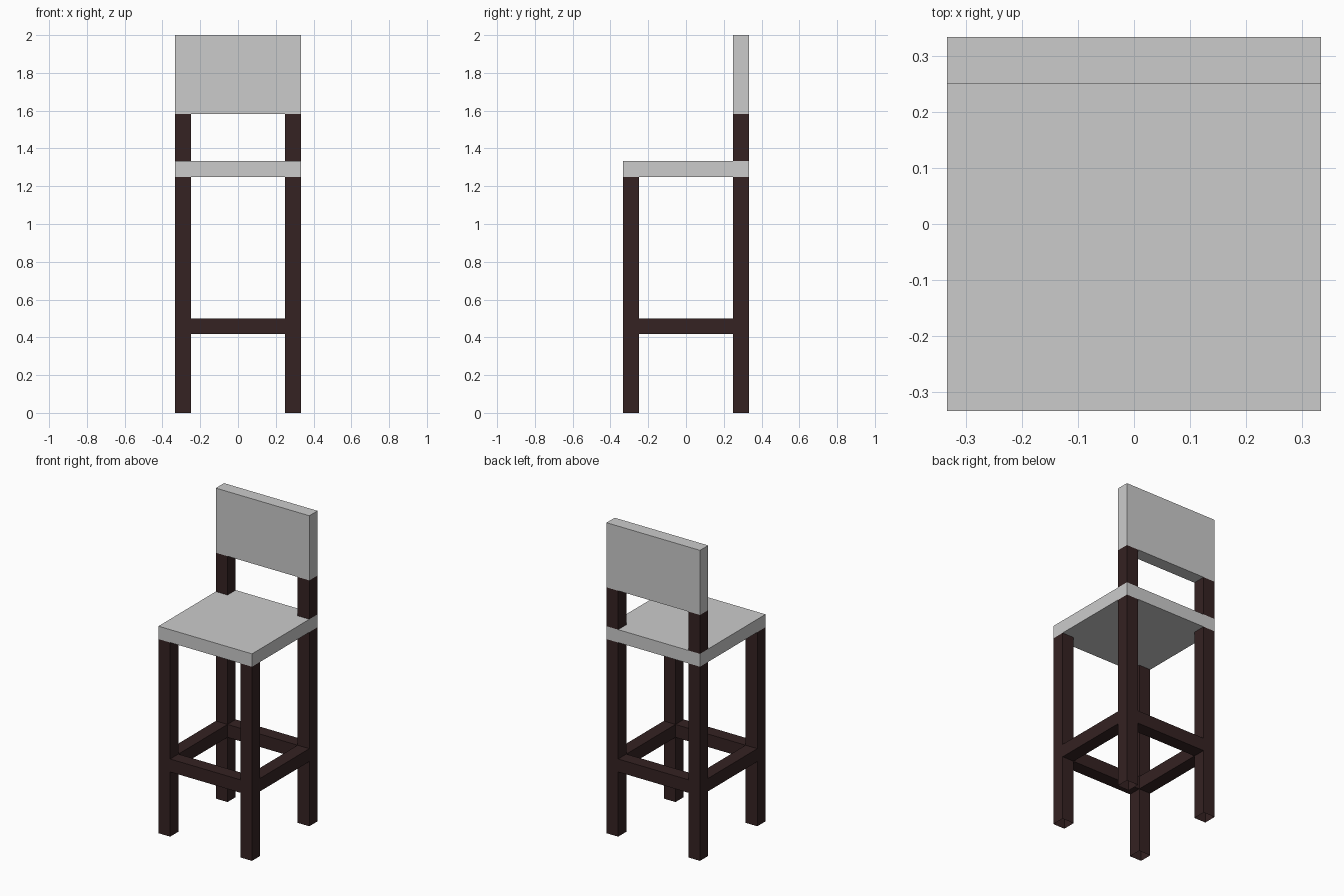
import bpy, bmesh

if "Cube" in bpy.data.objects:
    bpy.data.objects.remove(bpy.data.objects["Cube"])

U = 1 / 12   # module size
H = 4 * U    # half width of the stool

def material(name, rgb):
    m = bpy.data.materials.new(name)
    m.diffuse_color = (*rgb, 1)
    m.use_nodes = True
    m.node_tree.nodes["Principled BSDF"].inputs["Base Color"].default_value = m.diffuse_color
    return m

wood = material("dark brown wood", (0.035, 0.016, 0.016))
pad = material("light grey", (0.60, 0.60, 0.60))

def box(name, lo, hi, mat, open_bottom=False):
    bm = bmesh.new()
    bmesh.ops.create_cube(bm, size=1)
    for v in bm.verts:
        v.co = [hi[i] if v.co[i] > 0 else lo[i] for i in range(3)]
    if open_bottom:
        bm.normal_update()
        bmesh.ops.delete(bm, geom=[f for f in bm.faces if f.normal.z < -0.5], context='FACES_ONLY')
    me = bpy.data.meshes.new(name)
    bm.to_mesh(me)
    bm.free()
    me.materials.append(mat)
    ob = bpy.data.objects.new(name, me)
    bpy.context.collection.objects.link(ob)

# Seat and backrest
box("seat", (-H, -H, 15 * U), (H, H, 16 * U), pad)
box("backrest", (-H, H - U, 19 * U), (H, H, 24 * U), pad)

for side, x in (("left", -H), ("right", H - U)):
    # Legs, hollow at the feet
    for end, y in (("front", -H), ("back", H - U)):
        box(f"{end}_{side}_leg", (x, y, 0), (x + U, y + U, 15 * U), wood, True)
    # Posts carrying the backrest
    box(f"{side}_back_post", (x, H - U, 16 * U), (x + U, H, 19 * U), wood)
    # Side foot rails
    box(f"{side}_rail", (x, -H + U, 5 * U), (x + U, H - U, 6 * U), wood)

# Front and back foot rails
for end, y in (("front", -H), ("back", H - U)):
    box(f"{end}_rail", (-H + U, y, 5 * U), (H - U, y + U, 6 * U), wood)
